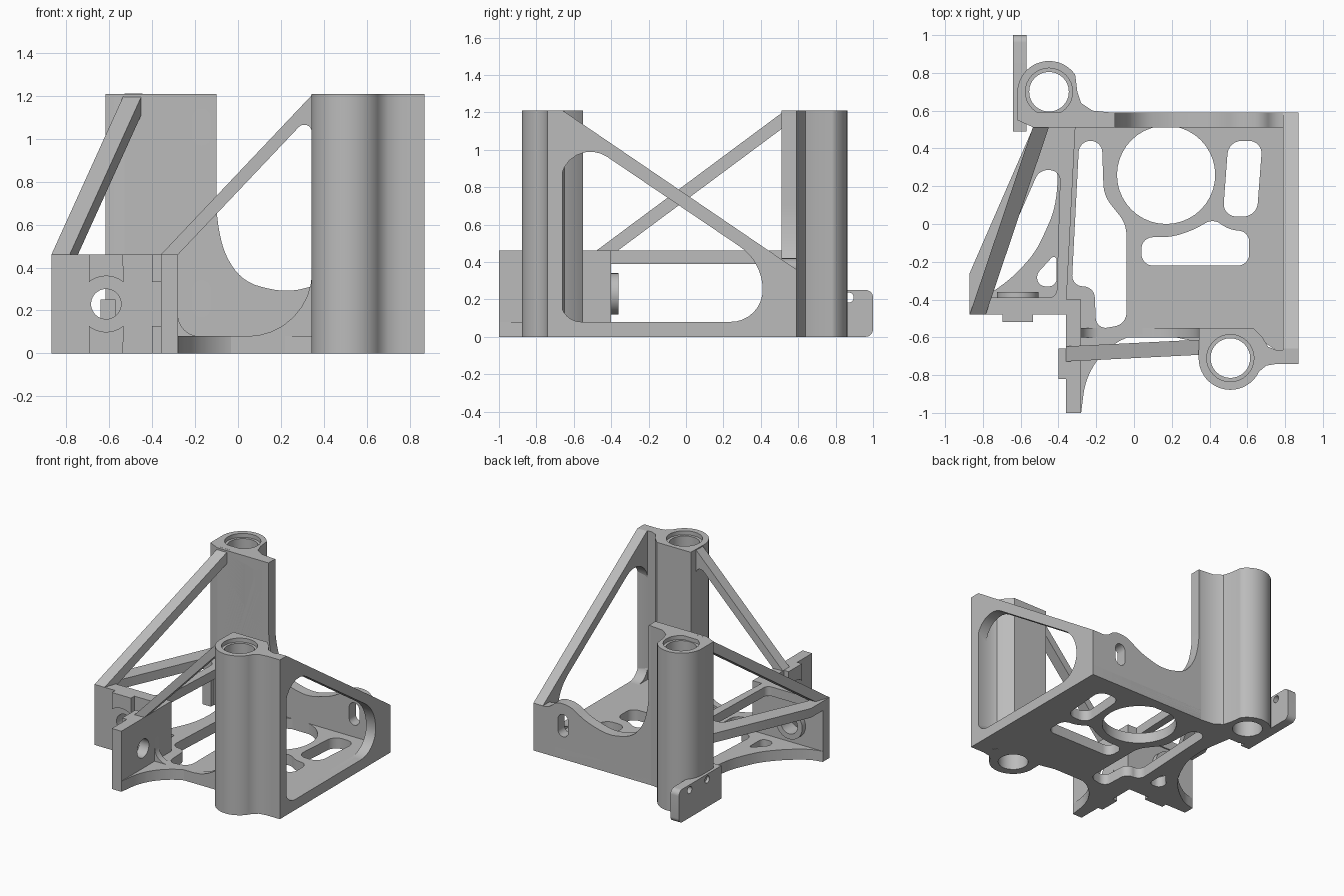
import bpy, bmesh, math
from mathutils import Vector

old = bpy.data.objects.get("Cube")
if old:
    bpy.data.objects.remove(old, do_unlink=True)

grey = bpy.data.materials.new("light_grey")
grey.use_nodes = True
grey.diffuse_color = (0.5, 0.5, 0.5, 1)
grey.node_tree.nodes["Principled BSDF"].inputs["Base Color"].default_value = (0.5, 0.5, 0.5, 1)

H = 1.21      # height of the columns
LOW = 0.46    # height of the front brackets
T = 0.08      # wall thickness
parts = []


def rounded(pts, default=0.0, steps=8):
    """Closed outline; a third value on a point rounds that corner."""
    out, n = [], len(pts)
    for i, p in enumerate(pts):
        c = Vector(p[:2])
        d = p[2] if len(p) > 2 else default
        a, b = Vector(pts[i - 1][:2]) - c, Vector(pts[(i + 1) % n][:2]) - c
        d = min(d, a.length * 0.49 if len(p) < 3 else d, b.length * 0.49 if len(p) < 3 else d)
        if d <= 0:
            out.append(c)
            continue
        w = max(math.sin(a.angle(b) / 2), 0.05)
        p0, p1 = c + a.normalized() * d, c + b.normalized() * d
        for k in range(steps + 1):
            t = k / steps
            f, g, h = (1 - t) ** 2, 2 * t * (1 - t) * w, t * t
            out.append((p0 * f + c * g + p1 * h) / (f + g + h))
    return out


def arc(x, y, r, start=0, end=360, n=40):
    last = n if end - start == 360 else n - 1
    angles = [math.radians(start + (end - start) * k / last) for k in range(n)]
    return [(x + r * math.cos(a), y + r * math.sin(a)) for a in angles]


def slot(x, y, w=0.085, h=0.17):
    return rounded([(x - w / 2, y - h / 2, w / 2), (x + w / 2, y - h / 2, w / 2),
                    (x + w / 2, y + h / 2, w / 2), (x - w / 2, y + h / 2, w / 2)])


def plate(name, loops, axis, lo, hi, warp=None):
    """Extrude an outline with holes along an axis."""
    cu = bpy.data.curves.new(name, "CURVE")
    cu.dimensions, cu.fill_mode, cu.extrude = "2D", "BOTH", 1
    for loop in loops:
        sp = cu.splines.new("POLY")
        sp.points.add(len(loop) - 1)
        for q, p in zip(sp.points, loop):
            q.co = (p[0], p[1], 0, 1)
        sp.use_cyclic_u = True
    tmp = bpy.data.objects.new(name + "_tmp", cu)
    bpy.context.collection.objects.link(tmp)
    dg = bpy.context.evaluated_depsgraph_get()
    me = bpy.data.meshes.new_from_object(tmp.evaluated_get(dg))
    bpy.data.objects.remove(tmp, do_unlink=True)
    bm = bmesh.new()
    bm.from_mesh(me)
    for v in bm.verts:
        a, b, w = v.co.x, v.co.y, (hi if v.co.z > 0 else lo)
        v.co = {"x": (w, a, b), "y": (a, w, b), "z": (a, b, w)}[axis]
        if warp:
            v.co = warp(v.co)
    bmesh.ops.remove_doubles(bm, verts=bm.verts, dist=0.0002)
    bmesh.ops.recalc_face_normals(bm, faces=bm.faces)
    bm.to_mesh(me)
    bm.free()
    me.materials.clear()
    me.materials.append(grey)
    ob = bpy.data.objects.new(name, me)
    bpy.context.collection.objects.link(ob)
    parts.append(ob)


# Floor with lightening holes and scooped front and side edges
floor = rounded([(.87, -.7, 0), (.87, .59, 0), (-.31, .59, 0), (-.45, .55, 0), (-.4, .25), (-.42, .07),
                 (-.52, -.15), (-.65, -.29), (-.78, -.38), (-.87, -.4, 0), (-.87, -.48, 0),
                 (-.36, -.48, 0), (-.36, -1, 0), (-.28, -1, 0), (-.26, -.84), (-.2, -.72),
                 (-.08, -.61), (.08, -.57), (.22, -.6), (.36, -.63, 0), (.36, -.58, 0),
                 (.62, -.58, 0), (.8, -.7, 0)], 0.08, 4)
plate("floor", [
    floor,
    arc(.17, .26, .26),
    rounded([(.5, .44), (.68, .44), (.65, .04), (.47, .04)], .07),
    rounded([(.04, -.22), (.61, -.22), (.61, -.04), (.5, -.03), (.42, .03), (.32, -.03), (.2, -.07),
             (.04, -.07)], .06),
    rounded([(-.29, .44), (-.17, .44), (-.16, .15), (-.04, 0), (-.04, -.53), (-.2, -.56),
             (-.21, -.33), (-.33, -.33)], .06),
    rounded([(-.52, -.27), (-.5, -.33), (-.41, -.33), (-.41, -.15)], .04),
], "z", 0, T)

# Side wall with a large window under its sloping top
plate("side_wall", [
    [(-.74, 0), (.59, 0), (.59, .36), (-.66, H), (-.74, H)],
    rounded([(-.67, T, .11), (.41, T, .17), (.41, .4, .15), (-.67, 1.13, .3)]),
], "x", .79, .87)

# Back wall: tall on one side, scooped in the middle, raised around a slot
plate("back_wall", [
    rounded([(-.53, 0, 0), (.87, 0, 0), (.87, .36, 0), (.74, .36), (.68, .42), (.56, .42), (.44, .34),
             (.23, .28), (.03, .33), (-.06, .45), (-.1, .62), (-.1, H, 0), (-.53, H, 0)], .09, 5),
    slot(-.17, 1.055), slot(-.17, .255), slot(.62, .255),
], "y", .51, .59)

# Rod columns, with a wider mouth at the top of each bore
front = [(.87, -.74), (.87, -.66), (.76, -.67), (.71, -.65), (.68, -.6), (.63, -.55), (.345, -.55)]
front += arc(.51, -.71, .168, 180, 335, 20) + [(.7, -.75), (.76, -.74)]
back = [(-.53, .51), (-.12, .51), (-.12, .59), (-.22, .6), (-.28, .64), (-.3, .7), (-.31, .78)]
back += arc(-.45, .695, .168, 35, 180, 20) + [(-.618, .55)]
for name, outline, cx, cy in (("front", front, .51, -.71), ("back", back, -.45, .7)):
    plate(name + "_column", [outline, arc(cx, cy, .105, n=32)], "z", 0, H - .03)
    plate(name + "_column_top", [outline, arc(cx, cy, .125, n=32)], "z", H - .03, H)

# Tab behind the back column
plate("rear_tab", [
    rounded([(.49, 0), (1, 0, .04), (1, .25, .04), (.49, .25)]),
    arc(.87, .21, .027, n=16), arc(.66, .21, .027, n=16),
], "x", -.64, -.57)

# Two front brackets with ribs interrupted around their holes
plate("front_bracket", [[(-1, 0), (-.4, 0), (-.4, LOW), (-1, LOW)], arc(-.74, .23, .07)],
      "x", -.36, -.28)
plate("left_end_bracket", [[(-.87, 0), (-.3, 0), (-.3, LOW), (-.87, LOW)], arc(-.615, .23, .07)],
      "y", -.48, -.4)
plate("bracket_boss", [arc(-.615, .23, .11), arc(-.615, .23, .07)], "y", -.4, -.36)
for c, axis, lo, hi in ((-.74, "x", -.4, -.36), (-.615, "y", -.52, -.48)):
    for s, word in ((1, "upper"), (-1, "lower")):
        curve = [(x, .23 + s * y) for x, y in arc(c, 0, .13, 52, 128, 12)]
        plate(word + "_bracket_rib_" + axis,
              [[(c - .08, .23 + s * .23), (c + .08, .23 + s * .23)] + curve], axis, lo, hi)

# Front edge web curving up into the bracket and the column
plate("front_web", [rounded([(-.36, 0), (.37, 0), (.37, .8), (.345, .8), (.345, T, .3), (-.28, T, .1),
                             (-.28, LOW), (-.36, LOW)])], "y", -.6, -.55)

# Front diagonal brace with a rounded joint at the column
plate("front_brace", [rounded([(-.36, LOW), (.35, H), (.37, H), (.37, .95), (.345, .95),
                               (.345, 1.12, .09), (-.28, LOW)])], "y", -.71, -.63,
      lambda p: (p.x, p.y + .05 * p.x, p.z))

# Horizontal side frame and the diagonal brace above it
plate("side_frame", [
    [(-.87, -.45), (-.36, -.45), (-.31, .52), (-.53, .52), (-.87, -.26)],
    rounded([(-.8, -.39, .05), (-.41, -.39, .04), (-.39, .28, .05), (-.5, .29, .05)]),
], "z", .39, LOW)
plate("side_brace", [[(-.87, LOW - .085), (-.785, LOW - .085), (-.785, LOW), (-.87, LOW)]],
      "y", -.48, .53,
      lambda p: (p.x + .337 * (p.y + .48), p.y, p.z + .743 * (p.y + .48)))

# Smooth the curved sides, keep the edges sharp
bpy.ops.object.select_all(action="DESELECT")
for ob in parts:
    ob.select_set(True)
bpy.context.view_layer.objects.active = parts[0]
bpy.ops.object.shade_smooth_by_angle(angle=math.radians(30))
